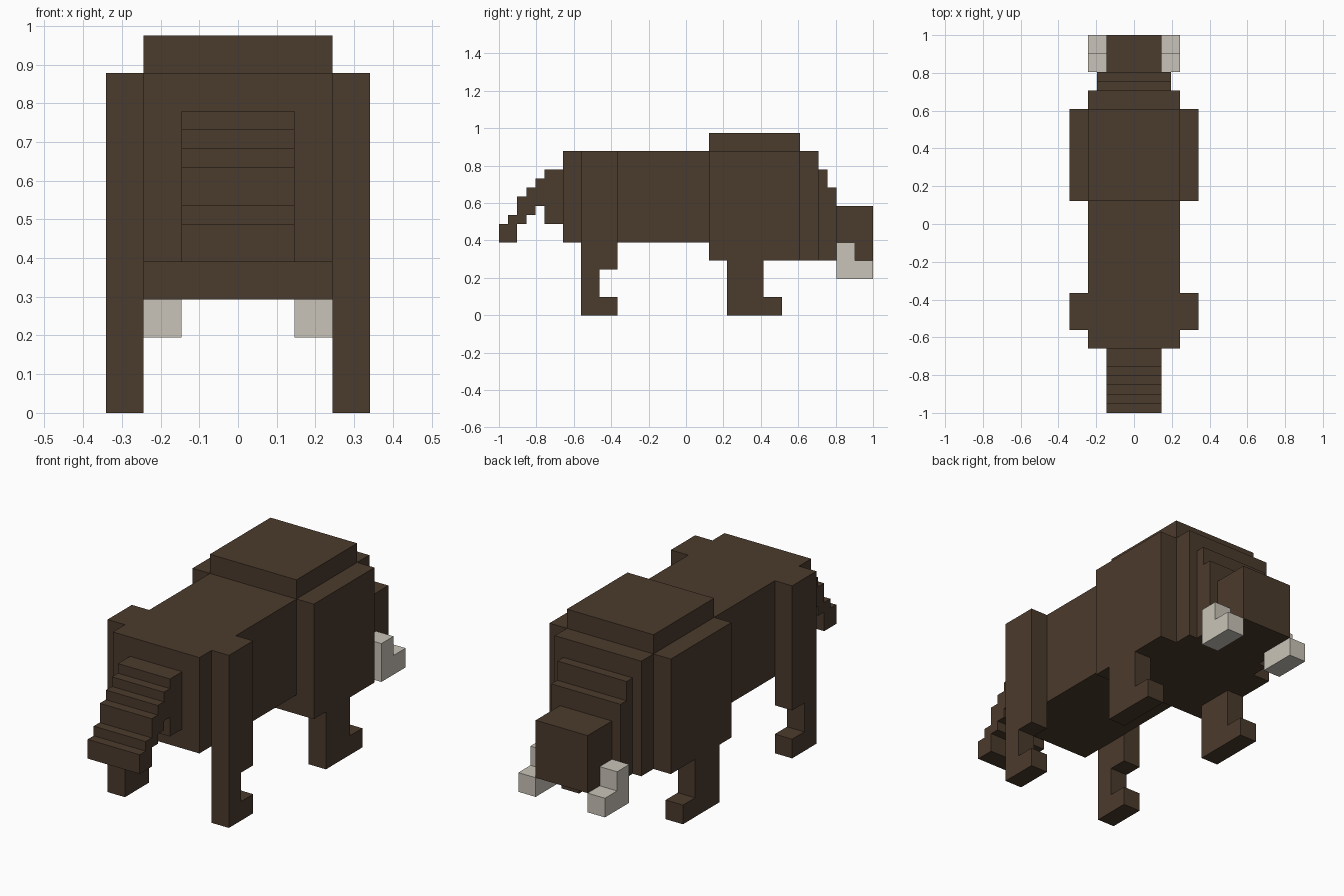
import bpy, bmesh

if "Cube" in bpy.data.objects:
    bpy.data.objects.remove(bpy.data.objects["Cube"])

U = 2 / 41  # edge length of one block; the model is 41 blocks long


def material(name, rgb):
    m = bpy.data.materials.new(name)
    m.diffuse_color = (*rgb, 1)
    m.use_nodes = True
    m.node_tree.nodes["Principled BSDF"].inputs["Base Color"].default_value = m.diffuse_color
    return m


FUR = material("brown fur", (0.071, 0.043, 0.026))
IVORY = material("pale ivory", (0.584, 0.552, 0.479))


def slab(name, profile, x0, x1, mat):
    """Extrude a side profile (y, z in blocks, y from the tail tip) from x0 to x1."""
    bm = bmesh.new()
    face = bm.faces.new([bm.verts.new((x0 * U, y * U - 1, z * U)) for y, z in profile])
    ext = bmesh.ops.extrude_face_region(bm, geom=[face])
    moved = [v for v in ext["geom"] if isinstance(v, bmesh.types.BMVert)]
    bmesh.ops.translate(bm, verts=moved, vec=((x1 - x0) * U, 0, 0))
    bmesh.ops.recalc_face_normals(bm, faces=bm.faces)
    me = bpy.data.meshes.new(name)
    bm.to_mesh(me)
    bm.free()
    me.materials.append(mat)
    ob = bpy.data.objects.new(name, me)
    bpy.context.collection.objects.link(ob)
    return ob


def mirrored_slab(name, profile, x0, x1, mat):
    ob = slab(name, profile, x0, x1, mat)
    ob.modifiers.new("mirror", "MIRROR").use_axis[0] = True


# Trunk of the body with deeper chest and shoulder hump
slab("body", [(7, 8), (23, 8), (23, 6), (35, 6), (35, 18), (33, 18),
              (33, 20), (23, 20), (23, 18), (7, 18)], -5, 5, FUR)

# Stepped neck and blunt head
slab("neck", [(35, 6), (37, 6), (37, 14), (36, 14), (36, 16), (35, 16)], -4, 4, FUR)
slab("head", [(37, 6), (41, 6), (41, 12), (37, 12)], -3, 3, FUR)

# Stepped tail drooping to its tip
slab("tail", [(0, 8), (2, 8), (2, 10), (3, 10), (3, 11), (4, 11), (4, 12), (5, 12),
              (5, 10), (7, 10), (7, 16), (5, 16), (5, 15), (4, 15), (4, 14), (3, 14),
              (3, 13), (2, 13), (2, 11), (1, 11), (1, 10), (0, 10)], -3, 3, FUR)

# Legs, with shoulder or thigh and foot in one profile
mirrored_slab("shoulder_leg", [(25, 0), (31, 0), (31, 2), (29, 2), (29, 6), (33, 6),
                               (33, 18), (23, 18), (23, 6), (25, 6)], 5, 7, FUR)
mirrored_slab("tail_end_leg", [(9, 0), (13, 0), (13, 2), (11, 2), (11, 5), (13, 5),
                               (13, 18), (9, 18)], 5, 7, FUR)

# L-shaped tusks beside the head
mirrored_slab("tusk", [(37, 4), (41, 4), (41, 6), (39, 6), (39, 8), (37, 8)], 3, 5, IVORY)
